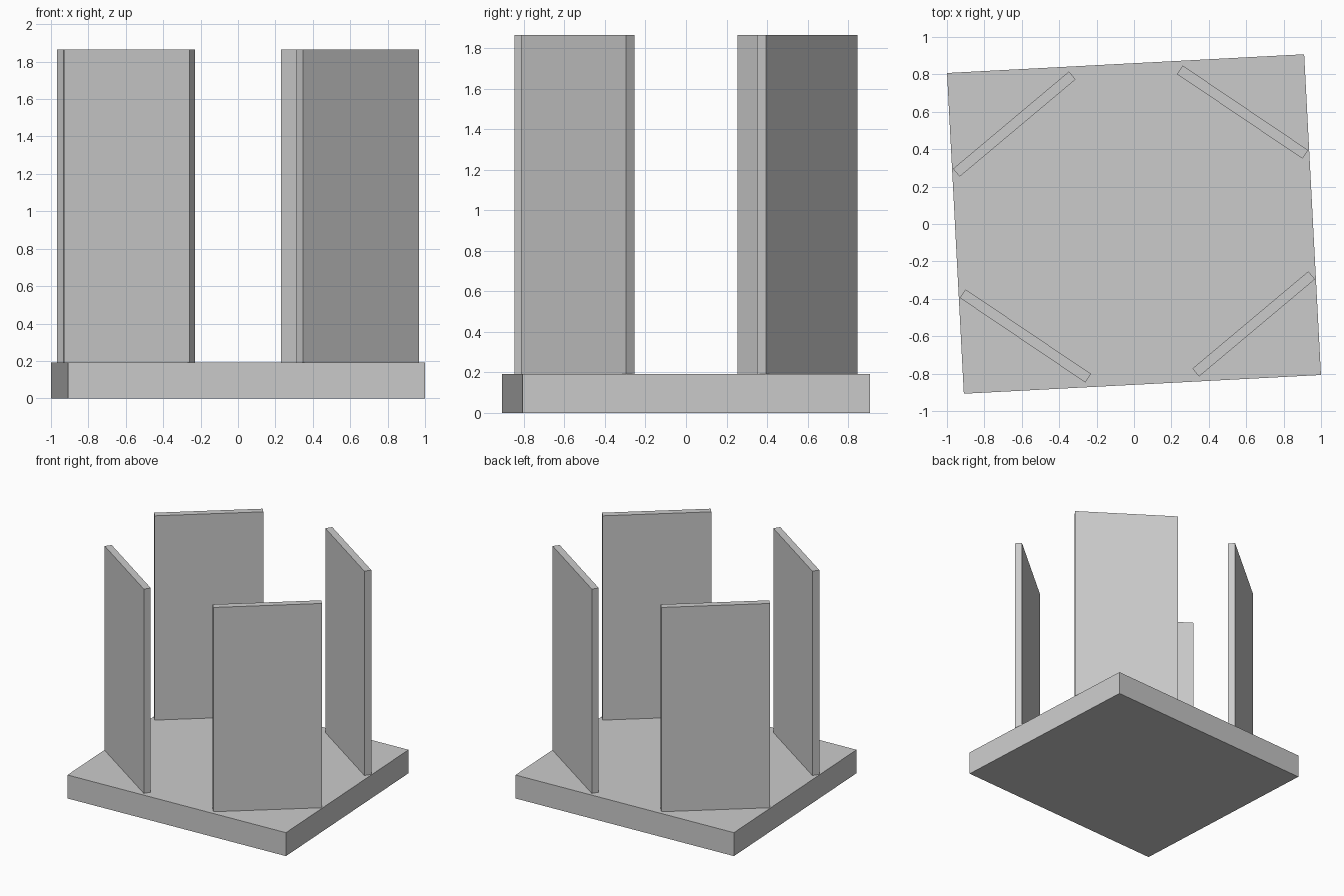
import bpy
from math import radians
from mathutils import Matrix

if "Cube" in bpy.data.objects:
    bpy.data.objects.remove(bpy.data.objects["Cube"])

TURN = radians(3)          # whole model is turned slightly about z
BASE_TOP = 0.192
PANEL_TOP = 1.865
ROT = Matrix.Rotation(TURN, 4, 'Z')


def box(name, size, centre, angle=0.0):
    """Box placed in the model's own frame, then turned with it."""
    bpy.ops.mesh.primitive_cube_add(size=1)
    ob = bpy.context.object
    ob.name = name
    ob.data.transform(Matrix.Diagonal((*size, 1)))
    ob.matrix_world = ROT @ Matrix.Translation(centre) @ Matrix.Rotation(angle, 4, 'Z')
    return ob


# Base slab
box("base", (1.912, 1.717, BASE_TOP), (0, 0, BASE_TOP / 2))

# Four upright panels set diagonally across the corners
height = PANEL_TOP - BASE_TOP
for side, sx in (("left", -1), ("right", 1)):
    for end, sy in (("front", -1), ("back", 1)):
        box(f"{end}_{side}_panel", (0.809, 0.055, height),
            (sx * 0.611, sy * 0.567, BASE_TOP + height / 2),
            -sx * sy * radians(37))
